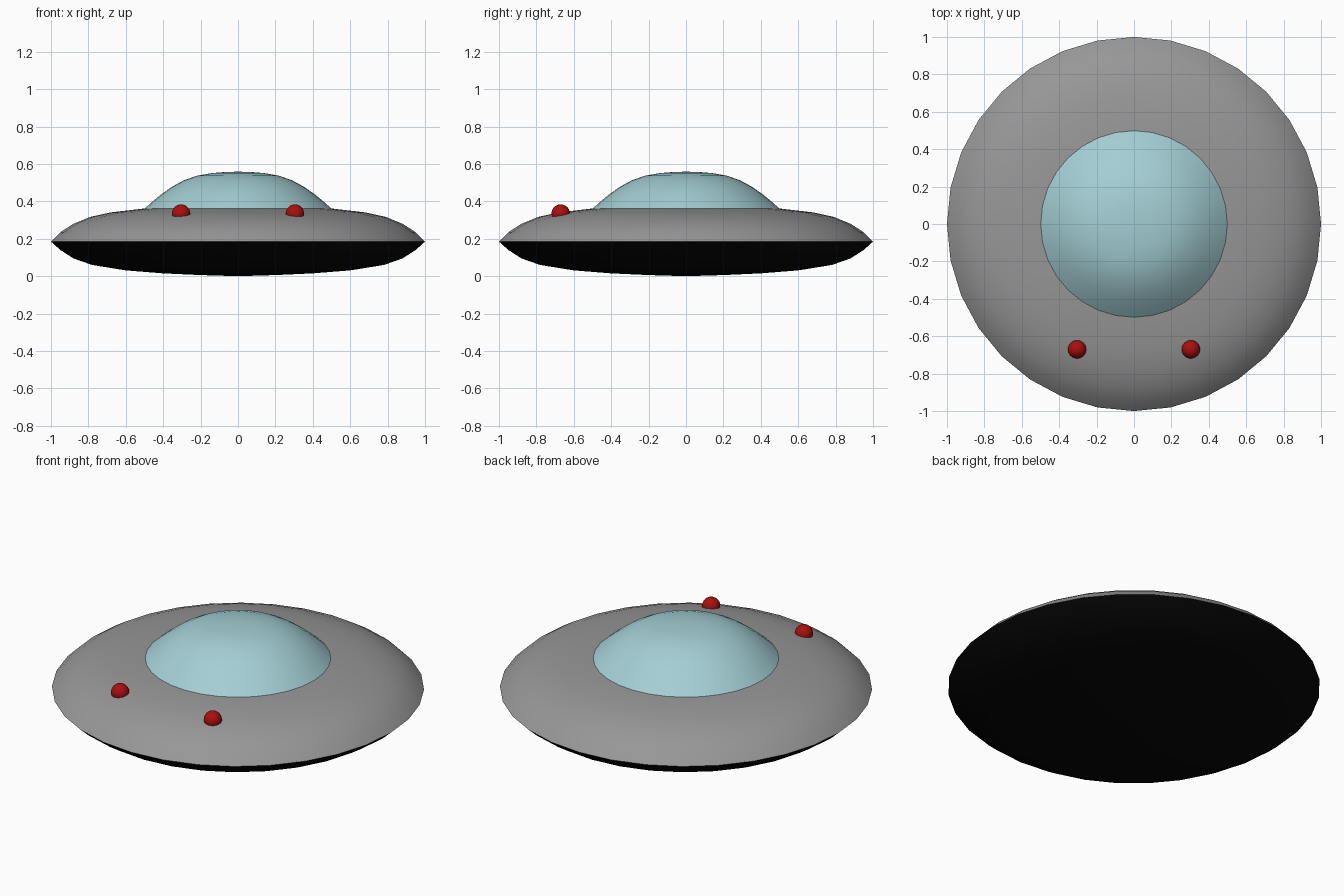
import bpy, bmesh, math

if "Cube" in bpy.data.objects:
    bpy.data.objects.remove(bpy.data.objects["Cube"])

SIDES = 32


def material(name, rgb):
    m = bpy.data.materials.new(name)
    m.diffuse_color = (*rgb, 1)
    m.use_nodes = True
    m.node_tree.nodes["Principled BSDF"].inputs["Base Color"].default_value = m.diffuse_color
    return m


GREY = material("hull grey", (0.31, 0.31, 0.31))
BLACK = material("underside black", (0.002, 0.002, 0.002))
GLASS = material("dome pale teal", (0.37, 0.62, 0.66))
RED = material("lamp red", (0.40, 0.005, 0.005))


def finish(name, bm, mats, angle=40):
    bmesh.ops.recalc_face_normals(bm, faces=bm.faces)
    me = bpy.data.meshes.new(name)
    bm.to_mesh(me)
    bm.free()
    ob = bpy.data.objects.new(name, me)
    bpy.context.collection.objects.link(ob)
    for m in mats:
        me.materials.append(m)
    bpy.ops.object.select_all(action='DESELECT')
    ob.select_set(True)
    bpy.context.view_layer.objects.active = ob
    bpy.ops.object.shade_smooth_by_angle(angle=math.radians(angle))
    return ob


def lathe(profile):
    """Spin (radius, z) points round the z axis."""
    bm = bmesh.new()
    verts = [bm.verts.new((r, 0, z)) for r, z in profile]
    edges = [bm.edges.new(p) for p in zip(verts, verts[1:])]
    bmesh.ops.spin(bm, geom=verts + edges, cent=(0, 0, 0), axis=(0, 0, 1),
                   angle=math.tau, steps=SIDES, use_merge=True)
    bmesh.ops.remove_doubles(bm, verts=bm.verts, dist=1e-5)
    return bm


# Saucer hull: grey above the rim, black below it
RIM = 0.185
lower = [(0, 0.004), (0.2, 0.006), (0.4, 0.015), (0.6, 0.031), (0.78, 0.06),
         (0.88, 0.095), (0.95, 0.14)]
upper = [(0.95, 0.235), (0.88, 0.28), (0.79, 0.317), (0.68, 0.341),
         (0.5, 0.362), (0.3, 0.367), (0, 0.368)]
lower[0] = (0, 0.0)
bm = lathe(lower + [(1.0, RIM)] + upper)
for f in bm.faces:
    f.material_index = int(f.calc_center_median().z < RIM)
finish("saucer_hull", bm, [GREY, BLACK])

# Glass dome, flaring out at its foot
bm = lathe([(0.5, 0.361), (0.46, 0.397), (0.41, 0.438), (0.355, 0.477),
            (0.29, 0.512), (0.22, 0.537), (0.14, 0.551), (0.07, 0.557),
            (0, 0.559)])
finish("glass_dome", bm, [GLASS])

# Two lamps half sunk into the front of the hull
for side, x in (("left", -0.304), ("right", 0.304)):
    bm = bmesh.new()
    bmesh.ops.create_uvsphere(bm, u_segments=24, v_segments=14, radius=0.049)
    bmesh.ops.translate(bm, verts=bm.verts, vec=(x, -0.67, 0.335))
    finish(side + "_lamp", bm, [RED])
